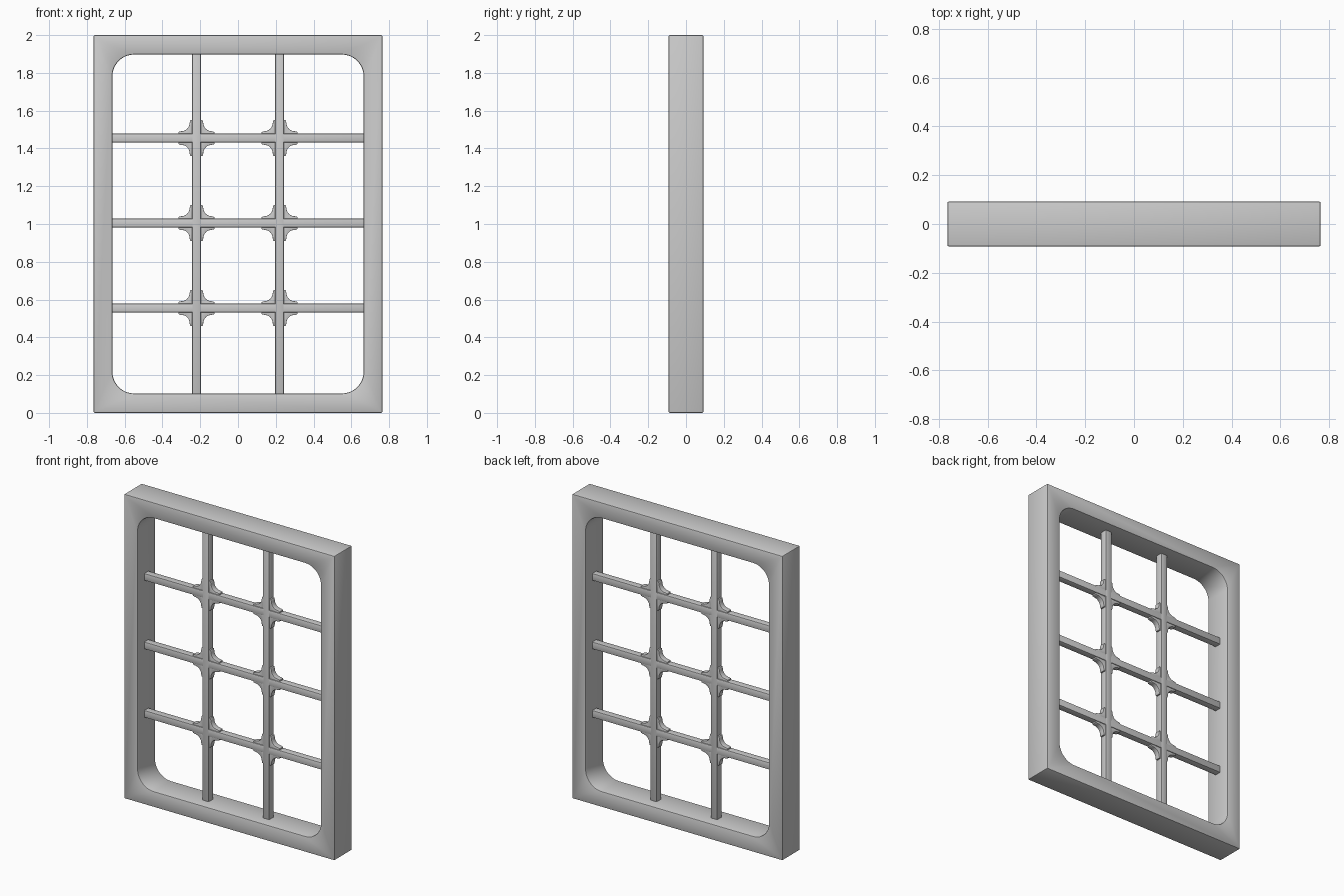
import bpy, bmesh
from math import sin, cos, pi, radians

if "Cube" in bpy.data.objects:
    bpy.data.objects.remove(bpy.data.objects["Cube"], do_unlink=True)

HALF_W, HEIGHT, DEPTH = 0.765, 2.0, 0.184
OPEN_W, OPEN_H, CORNER_R = 0.665, 0.897, 0.115
MID_Z = HEIGHT / 2
BAR = 0.046
BAR_X = (-0.22, 0.22)
BAR_Z = (0.555, 1.005, 1.455)


def plate(name, polygons, depth, bevel):
    """Flat polygons in the XZ plane, thickened evenly about y = 0."""
    bm = bmesh.new()
    for poly in polygons:
        bm.faces.new([bm.verts.new((x, 0, z)) for x, z in poly])
    bmesh.ops.remove_doubles(bm, verts=bm.verts, dist=1e-5)
    bmesh.ops.recalc_face_normals(bm, faces=bm.faces)
    mesh = bpy.data.meshes.new(name)
    bm.to_mesh(mesh)
    bm.free()
    obj = bpy.data.objects.new(name, mesh)
    bpy.context.collection.objects.link(obj)
    bpy.ops.object.select_all(action='DESELECT')
    obj.select_set(True)
    bpy.context.view_layer.objects.active = obj
    solid = obj.modifiers.new("Thickness", 'SOLIDIFY')
    solid.thickness, solid.offset = depth, 0
    edge = obj.modifiers.new("Soft edges", 'BEVEL')
    edge.width, edge.segments = bevel, 2
    edge.limit_method, edge.angle_limit = 'ANGLE', radians(40)
    for mod in ("Thickness", "Soft edges"):
        bpy.ops.object.modifier_apply(modifier=mod)
    bpy.ops.object.shade_smooth_by_angle(angle=radians(35))
    return obj


def rectangle(x0, x1, z0, z1):
    return [(x0, z0), (x1, z0), (x1, z1), (x0, z1)]


def corner_arc(sx, sz, start, steps=12):
    """Rounded corner of the opening, running anticlockwise."""
    cx, cz = sx * (OPEN_W - CORNER_R), MID_Z + sz * (OPEN_H - CORNER_R)
    angles = [start + pi / 2 * i / steps for i in range(steps + 1)]
    return [(cx + CORNER_R * cos(a), cz + CORNER_R * sin(a)) for a in angles]


# Outer frame: four mitred sides around a rounded opening
signs = [(1, 1), (-1, 1), (-1, -1), (1, -1)]
outer = [(sx * HALF_W, MID_Z + sz * MID_Z) for sx, sz in signs]
arcs = [corner_arc(sx, sz, i * pi / 2) for i, (sx, sz) in enumerate(signs)]
sides = []
for i in range(4):
    j = (i + 1) % 4
    half = len(arcs[i]) // 2
    inner = arcs[i][half:] + arcs[j][:half + 1]
    sides.append([outer[i], outer[j]] + inner[::-1])
plate("window_frame", sides, DEPTH, 0.007)

# Glazing bars, with ends buried in the frame
h = BAR / 2
for side, x in zip(("right", "left"), BAR_X):
    plate(f"vertical_bar_{side}", [rectangle(x - h, x + h, 0.08, HEIGHT - 0.08)], BAR, 0.004)
for level, z in zip(("lower", "middle", "upper"), BAR_Z):
    plate(f"horizontal_bar_{level}", [rectangle(-0.69, 0.69, z - h, z + h)], BAR - 0.001, 0.004)

# Stepped concave brackets in every corner of every crossing
REACH, STEP, CURVE = 0.073, 0.013, 0.045
cove = [(STEP + CURVE * (1 - sin(a)), STEP + CURVE * (1 - cos(a)))
        for a in (pi / 2 * i / 8 for i in range(9))]
bracket = ([(-0.01, -0.01), (REACH, -0.01), (REACH, STEP * 0.7)] + cove
           + [(STEP * 0.7, REACH), (-0.01, REACH)])
brackets = [[(x + sx * (h + u), z + sz * (h + v)) for u, v in bracket]
            for x in BAR_X for z in BAR_Z for sx, sz in signs]
plate("corner_brackets", brackets, 0.036, 0.002)
